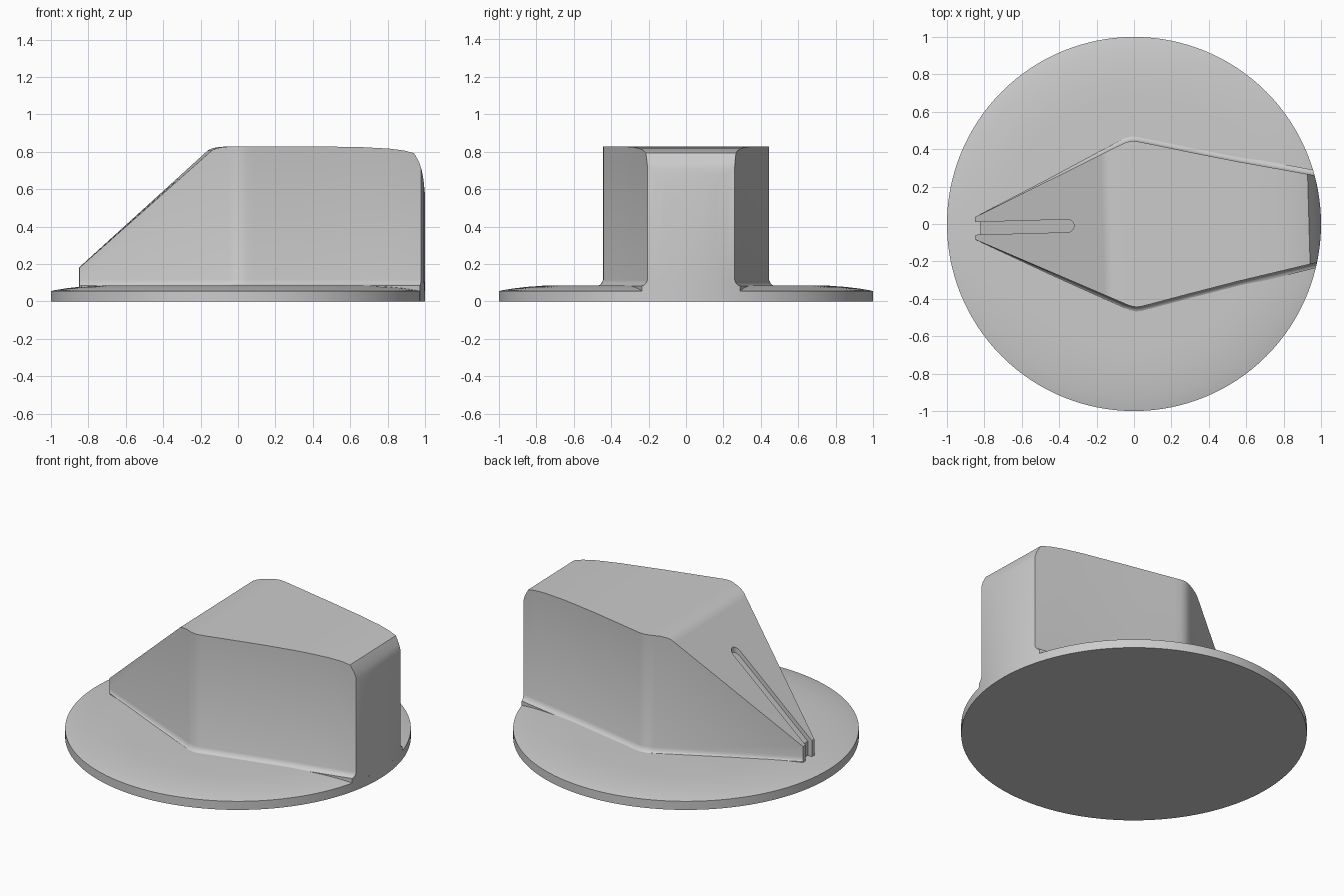
import bpy, bmesh, math

if "Cube" in bpy.data.objects:
    bpy.data.objects.remove(bpy.data.objects["Cube"])

TILT = math.radians(1.6)          # the grip is turned slightly on the disc


def make_object(name, bm):
    bmesh.ops.recalc_face_normals(bm, faces=bm.faces)
    mesh = bpy.data.meshes.new(name)
    bm.to_mesh(mesh)
    bm.free()
    obj = bpy.data.objects.new(name, mesh)
    bpy.context.collection.objects.link(obj)
    return obj


def loft(name, loops):
    """Skin a stack of closed loops and cap both ends."""
    bm = bmesh.new()
    rings = [[bm.verts.new(p) for p in loop] for loop in loops]
    n = len(rings[0])
    for a, b in zip(rings, rings[1:]):
        for i in range(n):
            j = (i + 1) % n
            bm.faces.new((a[i], a[j], b[j], b[i]))
    bm.faces.new(rings[0])
    bm.faces.new(rings[-1])
    return make_object(name, bm)


def activate(obj):
    bpy.ops.object.select_all(action='DESELECT')
    obj.select_set(True)
    bpy.context.view_layer.objects.active = obj


def cut(obj, cutter, operation):
    mod = obj.modifiers.new(operation, 'BOOLEAN')
    mod.operation = operation
    mod.solver = 'EXACT'
    mod.object = cutter
    activate(obj)
    bpy.ops.object.modifier_apply(modifier=mod.name)
    bpy.data.objects.remove(cutter, do_unlink=True)


# Base disc: lathed profile with a gently domed rim
rim = [(1, 0), (1, 0.055), (0.975, 0.061), (0.92, 0.07), (0.85, 0.078),
       (0.77, 0.084), (0.68, 0.086)]
SEG = 128
base = loft("base_disc", [
    [(r * math.cos(math.tau * i / SEG), r * math.sin(math.tau * i / SEG), z)
     for i in range(SEG)] for r, z in rim])

# Grip plan: half outline, mirrored, with an end that follows the disc rim
half = [(-0.85, 0.06), (-0.06, 0.425), (-0.03, 0.438), (0, 0.444), (0.03, 0.441),
        (0.07, 0.432), (0.3, 0.378), (0.55, 0.321), (0.8, 0.269), (0.973, 0.233)]


def plan(offset, z):
    top = [(x, y + (offset if x > -0.8 else 0)) for x, y in half]
    ye = top[-1][1]
    top[-1] = (math.sqrt(1 - ye * ye), ye)
    end = [(math.sqrt(1 - y * y), y) for y in (ye * (1 - k / 5) for k in range(1, 10))]
    return [(x, y, z) for x, y in top + end + [(x, -y) for x, y in reversed(top)]]


# Lower loops flare out to form the fillet onto the disc
grip = loft("pointer_grip", [plan(o, z) for o, z in (
    (0.03, 0.001), (0.03, 0.084), (0.018, 0.088), (0.008, 0.097), (0, 0.115), (0, 1))])

# Side profile: sloping nose, flat top, rounded heel
side = [(-1.2, -0.1), (-1.2, -0.134), (-0.17, 0.79), (-0.15, 0.808), (-0.125, 0.819),
        (-0.09, 0.826), (-0.03, 0.829), (0.4, 0.829), (0.65, 0.825), (0.8, 0.817),
        (0.88, 0.807), (0.935, 0.793), (0.96, 0.75), (0.977, 0.7), (0.988, 0.65),
        (0.996, 0.59), (1.01, 0.5), (1.01, -0.1)]
cut(grip, loft("side_cutter", [[(x, y, z) for x, z in side] for y in (-1, 1)]),
    'INTERSECT')

# Indicator groove: round-ended slot down the slope, then down the nose
W = 0.034
slot = [(-0.95, -W)] + [(-0.355 + W * math.cos(a), W * math.sin(a)) for a in
                        (math.pi * (k / 12 - 0.5) for k in range(13))] + [(-0.95, W)]
slope = lambda x: 0.18 + 0.897 * (x + 0.85)
cut(grip, loft("slot_cutter", [[(x, y, slope(x) + d) for x, y in slot]
                               for d in (-0.035, 0.4)]), 'DIFFERENCE')
nose = [(-0.95, -W), (-0.822, -W), (-0.822, W), (-0.95, W)]
cut(grip, loft("nose_cutter", [[(x, y, z) for x, y in nose] for z in (0.07, 0.5)]),
    'DIFFERENCE')
grip.rotation_euler.z = TILT

# Smooth shading with crisp edges
for obj in (base, grip):
    activate(obj)
    bpy.ops.object.shade_smooth_by_angle(angle=math.radians(28))
